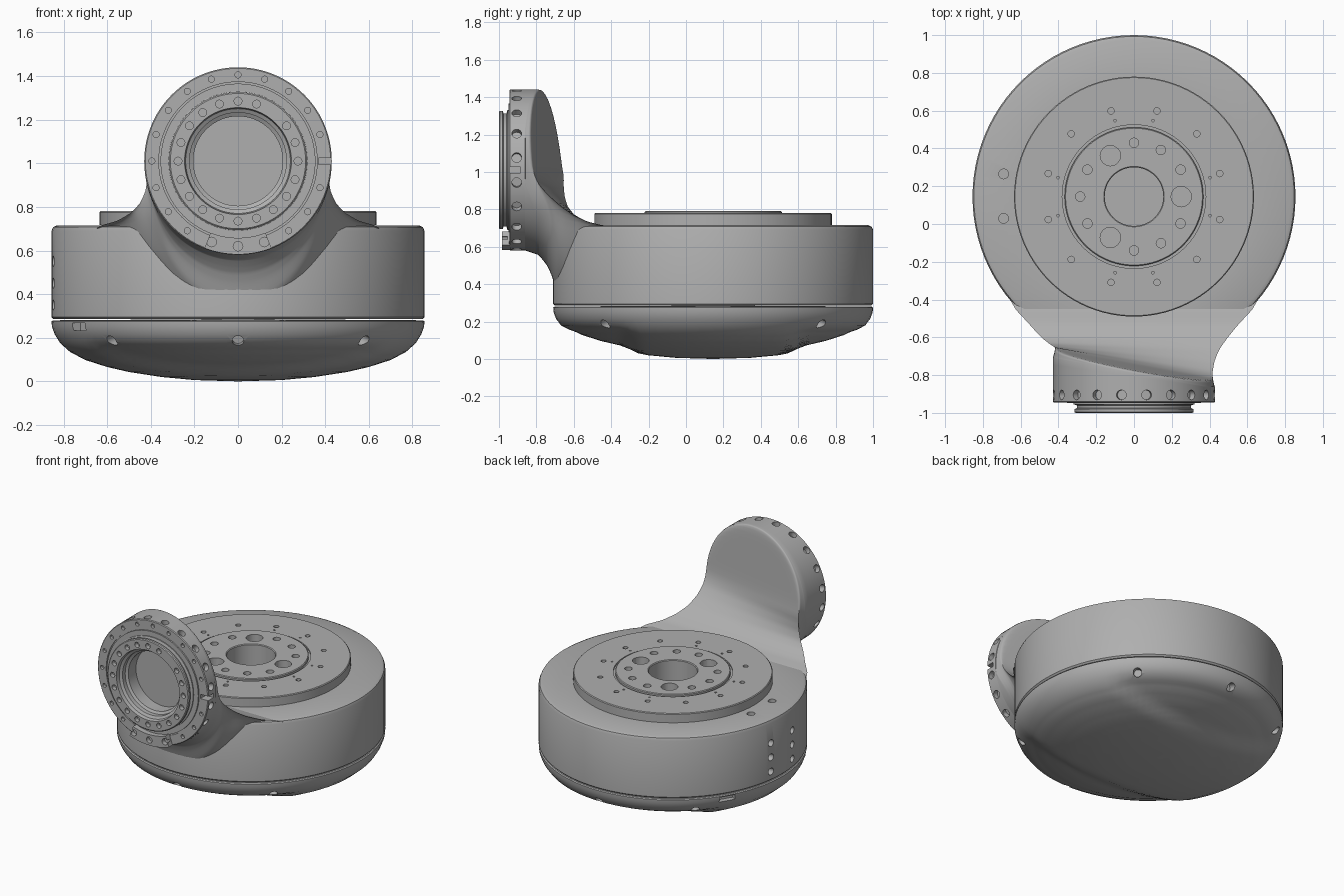
import bpy, bmesh
from math import sin, cos, pi, radians
from mathutils import Matrix, Vector

cube = bpy.data.objects.get("Cube")
if cube:
    bpy.data.objects.remove(cube, do_unlink=True)

grey = bpy.data.materials.new("cast_grey")
grey.use_nodes = True
GREY = (0.43, 0.43, 0.43, 1)
grey.diffuse_color = GREY
grey.node_tree.nodes["Principled BSDF"].inputs["Base Color"].default_value = GREY

HUB = Vector((0, 0.145, 0))      # vertical axis of the drum
RING = Vector((0, 0, 1.01))      # axis of the front flange
FRONT = Matrix.Translation(RING) @ Matrix.Rotation(pi / 2, 4, 'X')
DRUM = Matrix.Translation(HUB)


def finish(name, bm):
    bmesh.ops.recalc_face_normals(bm, faces=bm.faces)
    mesh = bpy.data.meshes.new(name)
    bm.to_mesh(mesh)
    bm.free()
    mesh.materials.append(grey)
    ob = bpy.data.objects.new(name, mesh)
    bpy.context.scene.collection.objects.link(ob)
    return ob


def activate(ob):
    bpy.ops.object.select_all(action='DESELECT')
    ob.select_set(True)
    bpy.context.view_layer.objects.active = ob


def smooth(ob):
    activate(ob)
    bpy.ops.object.shade_smooth_by_angle(angle=radians(30))


def revolve(name, profile, matrix, n=96, start=0, sweep=2 * pi):
    """Turn (radius, height) points about the local z axis."""
    bm = bmesh.new()
    full = sweep > 6.28
    count = n if full else n + 1
    rows = []
    for r, h in profile:
        if r == 0:
            rows.append([bm.verts.new((0, 0, h))] * count)
        else:
            angles = [start + sweep * i / n for i in range(count)]
            rows.append([bm.verts.new((r * cos(a), r * sin(a), h)) for a in angles])
    if not full:
        rows.append(rows[0])
    for lo, hi in zip(rows, rows[1:]):
        for i in range(n):
            j = (i + 1) % count
            quad = dict.fromkeys((lo[i], lo[j], hi[j], hi[i]))
            bm.faces.new(list(quad))
    if not full:
        bmesh.ops.holes_fill(bm, edges=bm.edges)
    bm.transform(matrix)
    return finish(name, bm)


def drill(ob, holes, boxes=()):
    """Cut round holes (centre, axis, radius, depth) and boxes (matrix)."""
    bm = bmesh.new()
    for centre, axis, radius, depth in holes:
        m = Matrix.Translation(centre) @ axis.to_track_quat('Z', 'Y').to_matrix().to_4x4()
        bmesh.ops.create_cone(bm, cap_ends=True, segments=16, radius1=radius,
                              radius2=radius, depth=2 * depth, matrix=m)
    for m in boxes:
        bmesh.ops.create_cube(bm, size=1, matrix=m)
    cutter = finish("cutter", bm)
    cutter.hide_render = True
    mod = ob.modifiers.new("holes", 'BOOLEAN')
    mod.operation, mod.solver, mod.object = 'DIFFERENCE', 'EXACT', cutter
    activate(ob)
    bpy.ops.object.modifier_apply(modifier=mod.name)
    bpy.data.objects.remove(cutter, do_unlink=True)


def circle_holes(matrix, angles, r, h, radius, depth):
    axis = matrix.to_3x3() @ Vector((0, 0, 1))
    return [(matrix @ Vector((r * cos(radians(a)), r * sin(radians(a)), h)), axis, radius, depth)
            for a in angles]


def ramp(a, b, x):
    t = min(max((x - a) / (b - a), 0), 1)
    return t * t * (3 - 2 * t)


# Drum housing with connector holes on its right side
drum = revolve("drum_housing", [
    (0, 0.285), (0.845, 0.285), (0.855, 0.295), (0.855, 0.69), (0.848, 0.707),
    (0.83, 0.715), (0.6, 0.715), (0.6, 0.5), (0, 0.5)], DRUM)
holes = []
for y in (0.265, 0.03):
    holes.append((Vector((-0.69, y, 0.715)), Vector((0, 0, 1)), 0.026, 0.05))
    holes += [(Vector((-0.85, y, z)), Vector((1, 0, 0)), 0.024, 0.06) for z in (0.55, 0.45, 0.35)]
drill(drum, holes)
smooth(drum)

# Domed bottom cover, raised a little in front of and behind the centre
cover = revolve("bottom_cover", [
    (0, 0), (0.2, 0.006), (0.35, 0.02), (0.5, 0.043), (0.6, 0.066), (0.7, 0.098), (0.77, 0.135),
    (0.815, 0.175), (0.84, 0.215), (0.853, 0.25), (0.855, 0.275), (0.848, 0.28), (0, 0.286)], DRUM)
bm = bmesh.new()
bm.from_mesh(cover.data)
bmesh.ops.subdivide_edges(bm, edges=[e for e in bm.edges if e.calc_length() > 0.07], cuts=2)
for v in bm.verts:
    if v.co.z < 0.2:
        rise = ramp(0.38, 0.5, abs(v.co.y - HUB.y))
        v.co.z += 0.03 * rise * (1 - ramp(0.1, 0.2, v.co.z))
bm.to_mesh(cover.data)
bm.free()
holes = []
for a in (45, 90, 135, 225, 270, 315):
    out = Vector((cos(radians(a)), sin(radians(a)), 0))
    holes.append((HUB + out * 0.82 + Vector((0, 0, 0.185)), out - Vector((0, 0, 0.3)), 0.027, 0.05))
slots = [DRUM @ Matrix.Rotation(radians(a), 4, 'Z') @ Matrix.Translation((0.85, 0, 0.25))
         @ Matrix.Diagonal((0.08, 0.11, 0.035, 1)) for a in (149, 211)]
drill(cover, holes, slots)
smooth(cover)

# Output plate with raised hub, bore and bolt circles
plate = revolve("output_plate", [
    (0, 0.62), (0.155, 0.62), (0.155, 0.785), (0.16, 0.79), (0.362, 0.79), (0.367, 0.785),
    (0.367, 0.77), (0.38, 0.77), (0.38, 0.78), (0.63, 0.78), (0.635, 0.775),
    (0.635, 0.716), (0.599, 0.716), (0.599, 0.5), (0, 0.5)], DRUM)
bolts = [a for a in range(0, 360, 30) if a % 120]
holes = circle_holes(DRUM, range(0, 360, 120), 0.25, 0.79, 0.054, 0.1)
holes += circle_holes(DRUM, bolts, 0.285, 0.79, 0.025, 0.05)
holes += circle_holes(DRUM, range(15, 360, 30), 0.47, 0.78, 0.017, 0.04)
holes += circle_holes(DRUM, [s + q for q in range(0, 360, 90) for s in (-14, 14)],
                      0.415, 0.78, 0.007, 0.02)
drill(plate, holes)
smooth(plate)

# Front flange with spigot, bore, face bolts and rim bolts
flange = revolve("front_flange", [
    (0, 0.84), (0.205, 0.84), (0.205, 0.925), (0.222, 0.935), (0.222, 0.965), (0.24, 0.975),
    (0.245, 1.0), (0.31, 1.0), (0.316, 0.995), (0.316, 0.98), (0.302, 0.975), (0.302, 0.96),
    (0.32, 0.955), (0.32, 0.948), (0.355, 0.948), (0.355, 0.938), (0.363, 0.938), (0.363, 0.945),
    (0.425, 0.945), (0.43, 0.94), (0.43, 0.86), (0.3, 0.815), (0, 0.8)], FRONT)
lug_angles = (252, 270, 288)
face = [a for a in range(18, 360, 18) if a not in lug_angles]
holes = circle_holes(FRONT, face, 0.395, 0.945, 0.014, 0.02)
holes += circle_holes(FRONT, [a for a in range(0, 360, 18) if a != 54], 0.275, 1.0, 0.018, 0.03)
for a in range(9, 360, 18):
    out = Vector((cos(radians(a)), 0, sin(radians(a))))
    holes.append((RING + out * 0.43 + Vector((0, -0.905, 0)), out, 0.026, 0.035))
notch = Matrix.Translation((0.41, -0.92, RING.z)) @ Matrix.Diagonal((0.08, 0.07, 0.03, 1))
drill(flange, holes, [notch])
smooth(flange)

# Small raised lug under the spigot
lug = revolve("flange_lug", [(0.352, 0.94), (0.352, 0.985), (0.428, 0.985), (0.428, 0.94)],
              FRONT, n=16, start=radians(249), sweep=radians(42))
drill(lug, circle_holes(FRONT, lug_angles, 0.39, 0.985, 0.022, 0.03))
smooth(lug)

# Neck blending the flange into the drum: y, half width, top, bottom
SECTIONS = [
    (-0.86, 0.43, 1.56, 0.58), (-0.79, 0.43, 1.55, 0.557), (-0.775, 0.426, 1.43, 0.54),
    (-0.76, 0.422, 1.25, 0.522), (-0.74, 0.418, 1.02, 0.495), (-0.72, 0.416, 0.93, 0.45),
    (-0.69, 0.425, 0.87, 0.36), (-0.65, 0.45, 0.815, 0.31), (-0.6, 0.495, 0.77, 0.3),
    (-0.53, 0.555, 0.735, 0.3), (-0.45, 0.63, 0.715, 0.3), (-0.41, 0.65, 0.7, 0.3)]
N, STEPS, BLEND = 96, 4, 0.06
path = []
for a, b in zip(SECTIONS, SECTIONS[1:]):
    for s in range(STEPS):
        path.append([p + (q - p) * s / STEPS for p, q in zip(a, b)])
path.append(SECTIONS[-1])
bm = bmesh.new()
rows = []
for y, w, top, bottom in path:
    row = []
    for i in range(N):
        c, s = cos(2 * pi * i / N), sin(2 * pi * i / N)
        z = RING.z + s * (0.43 if s > 0 else RING.z - bottom)
        soft = max(BLEND - abs(z - top), 0) / BLEND
        z = min(z, top) - soft * soft * BLEND / 4
        # the back of the neck leans to one side
        lean = 0.19 * ramp(0.74, 1.0, z) * min((y + 0.86) / 0.07, 1)
        row.append(bm.verts.new((w * c, y - lean * w * c, z)))
    rows.append(row)
for lo, hi in zip(rows, rows[1:]):
    for i in range(N):
        j = (i + 1) % N
        bm.faces.new((lo[i], lo[j], hi[j], hi[i]))
bm.faces.new(rows[-1])
neck = finish("neck", bm)
relax = neck.modifiers.new("relax", 'SMOOTH')
relax.factor, relax.iterations = 0.5, 4
group = neck.vertex_groups.new(name="blend")
group.add(list(range(N * (STEPS + 1), N * (len(path) - 1))), 1.0, 'REPLACE')
relax.vertex_group = "blend"
activate(neck)
bpy.ops.object.modifier_apply(modifier="relax")
bpy.ops.object.shade_smooth_by_angle(angle=radians(45))
